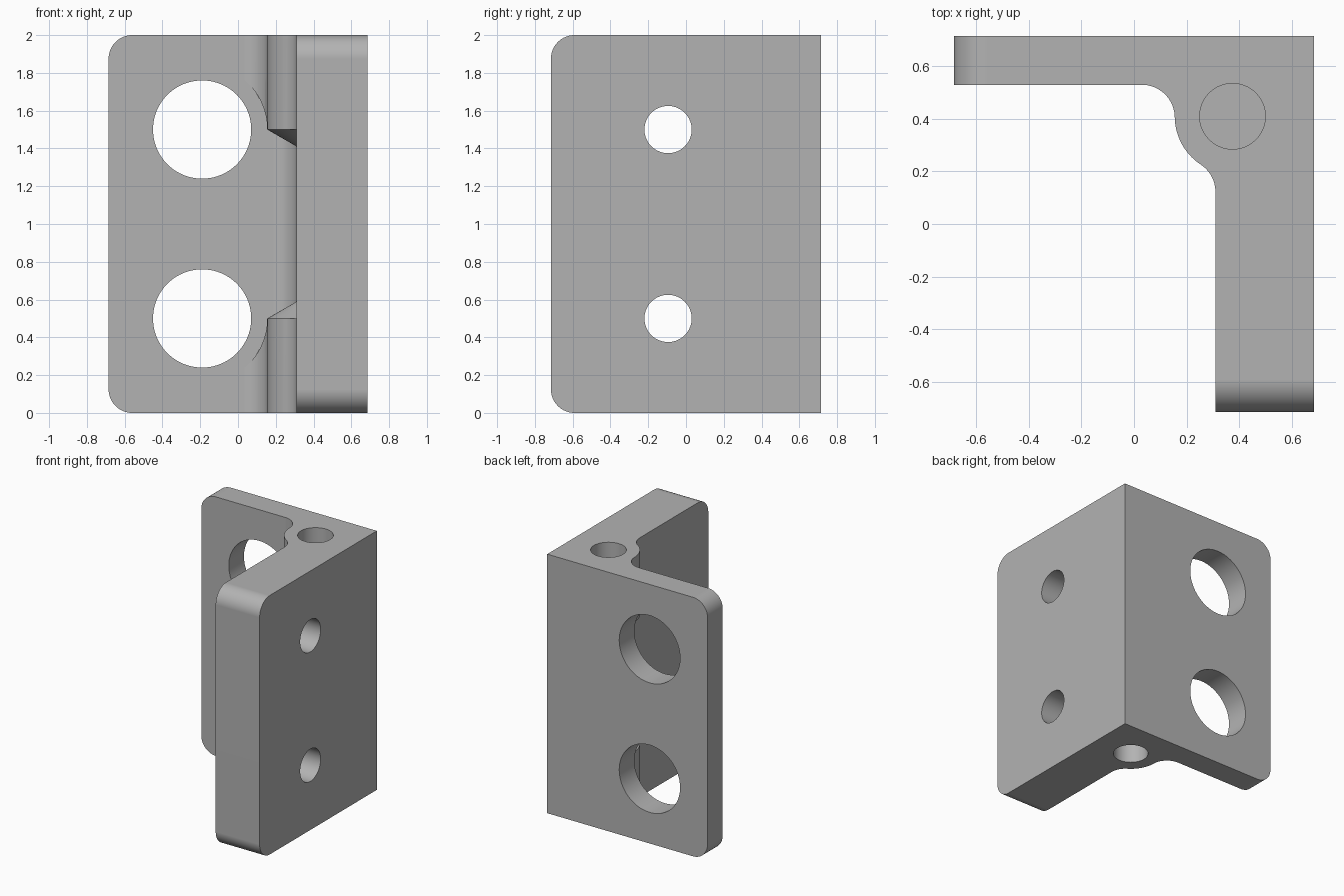
import bpy, bmesh, math
from mathutils import Matrix, Vector

cube = bpy.data.objects.get("Cube")
if cube:
    bpy.data.objects.remove(cube, do_unlink=True)

# Main dimensions
X, Y, H = 0.685, 0.715, 2.0          # half width, half depth, height
PLATE_Y, ARM_X = 0.53, 0.31          # inner faces of the two legs
R = 0.125                            # fillets, corner rounds, small holes
BOSS = Vector((0.375, 0.41))
BOSS_R = 0.22
HOLE_X, ARM_HOLE_Y = -0.19, -0.095

grey = bpy.data.materials.new("plain grey")
grey.use_nodes = True
colour = (0.45, 0.45, 0.45, 1)
grey.diffuse_color = colour
grey.node_tree.nodes["Principled BSDF"].inputs["Base Color"].default_value = colour


def arc(cx, cy, r, a0, a1, n=16):
    """Points along an arc, angles in degrees."""
    angles = [math.radians(a0 + (a1 - a0) * i / n) for i in range(n + 1)]
    return [(cx + r * math.cos(a), cy + r * math.sin(a)) for a in angles]


def add_object(name, bm):
    bmesh.ops.recalc_face_normals(bm, faces=bm.faces)
    mesh = bpy.data.meshes.new(name)
    bm.to_mesh(mesh)
    bm.free()
    mesh.materials.append(grey)
    obj = bpy.data.objects.new(name, mesh)
    bpy.context.collection.objects.link(obj)
    return obj


def prism(name, points, axis, lo, hi):
    """Extrude a 2D outline along an axis; the outline uses the other two axes in order."""
    place = {"x": lambda u, v, w: (w, u, v),
             "y": lambda u, v, w: (u, w, v),
             "z": lambda u, v, w: (u, v, w)}[axis]
    bm = bmesh.new()
    rings = [[bm.verts.new(place(u, v, w)) for u, v in points] for w in (lo, hi)]
    bm.faces.new(rings[0])
    bm.faces.new(rings[1])
    n = len(points)
    for i in range(n):
        j = (i + 1) % n
        bm.faces.new((rings[0][i], rings[0][j], rings[1][j], rings[1][i]))
    return add_object(name, bm)


def disc(name, cx, cy, r, axis, lo, hi):
    return prism(name, arc(cx, cy, r, 0, 360, 80)[:-1], axis, lo, hi)


def combine(target, tool, operation):
    """Apply a boolean and discard the tool."""
    mod = target.modifiers.new("boolean", "BOOLEAN")
    mod.operation, mod.solver, mod.object = operation, "EXACT", tool
    bpy.context.view_layer.update()
    graph = bpy.context.evaluated_depsgraph_get()
    mesh = bpy.data.meshes.new_from_object(target.evaluated_get(graph))
    target.modifiers.clear()
    target.data = mesh
    bpy.data.objects.remove(tool, do_unlink=True)


def leg_outline(free, joined):
    """Upright rectangle whose free edge has rounded corners."""
    return ([(joined, 0), (joined, H)] + arc(free + R, H - R, R, 90, 180)
            + arc(free + R, R, R, 180, 270))


# Two legs of the angle bracket
bracket = prism("angle_bracket", leg_outline(-X, X), "y", PLATE_Y, Y)
arm = prism("thick_arm", leg_outline(-Y, Y), "x", ARM_X, X)
combine(bracket, arm, "UNION")

# Concave fillet in the inner corner
corner = [(ARM_X + 0.1, PLATE_Y - R), (ARM_X + 0.1, PLATE_Y + 0.1), (ARM_X - R, PLATE_Y + 0.1)]
corner += arc(ARM_X - R, PLATE_Y - R, R, 90, 0)
combine(bracket, prism("inner_fillet", corner, "z", 0.3, H - 0.3), "UNION")

# Boss outline, blended into both legs by tangent fillets
reach = BOSS_R + R
c1 = Vector((0, PLATE_Y - R))
c1.x = BOSS.x - math.sqrt(reach**2 - (BOSS.y - c1.y)**2)
c2 = Vector((ARM_X - R, 0))
c2.y = BOSS.y - math.sqrt(reach**2 - (BOSS.x - c2.x)**2)
a1 = math.degrees(math.atan2(BOSS.y - c1.y, BOSS.x - c1.x))
a2 = math.degrees(math.atan2(BOSS.y - c2.y, BOSS.x - c2.x))
outline = arc(c1.x, c1.y, R, 90, a1) + arc(*BOSS, BOSS_R, 180 + a1, 180 + a2)[1:]
outline += arc(c2.x, c2.y, R, a2, 0)[1:]
outline += [(0.55, c2.y), (0.55, 0.62), (c1.x, 0.62)]

# Bosses at both ends with washer clearance and a conical inner end
for z, end in ((0.5, 0), (1.5, H)):
    boss = prism("boss", outline, "z", min(z, end), max(z, end))
    combine(boss, disc("washer_cutter", HOLE_X, z, reach, "y", -0.3, PLATE_Y), "DIFFERENCE")
    combine(bracket, boss, "UNION")
    depth = BOSS_R * math.tan(math.radians(30))
    side = 1 if end == 0 else -1
    bm = bmesh.new()
    turn = Matrix.Identity(4) if side > 0 else Matrix.Rotation(math.pi, 4, "X")
    bmesh.ops.create_cone(bm, cap_ends=True, segments=80, radius1=BOSS_R, radius2=0,
                          depth=depth,
                          matrix=Matrix.Translation((*BOSS, z + side * depth / 2)) @ turn)
    combine(bracket, add_object("boss_cone", bm), "UNION")

# Holes through the legs and blind holes down the bosses
for z, end in ((0.5, -0.1), (1.5, H + 0.1)):
    for cutter in (disc("plate_hole", HOLE_X, z, 0.26, "y", PLATE_Y - 0.05, Y + 0.1),
                   disc("arm_hole", ARM_HOLE_Y, z, R, "x", 0.1, X + 0.1),
                   disc("boss_hole", *BOSS, R, "z", min(z, end), max(z, end))):
        combine(bracket, cutter, "DIFFERENCE")

# Clean flat faces and smooth the curved ones
bm = bmesh.new()
bm.from_mesh(bracket.data)
bmesh.ops.remove_doubles(bm, verts=bm.verts, dist=0.0002)
bmesh.ops.dissolve_limit(bm, angle_limit=0.005, verts=bm.verts, edges=bm.edges)
bm.to_mesh(bracket.data)
bm.free()
bpy.ops.object.select_all(action="DESELECT")
bracket.select_set(True)
bpy.context.view_layer.objects.active = bracket
bpy.ops.object.shade_smooth_by_angle(angle=math.radians(25))
weighted = bracket.modifiers.new("weighted_normals", "WEIGHTED_NORMAL")
weighted.keep_sharp = True
